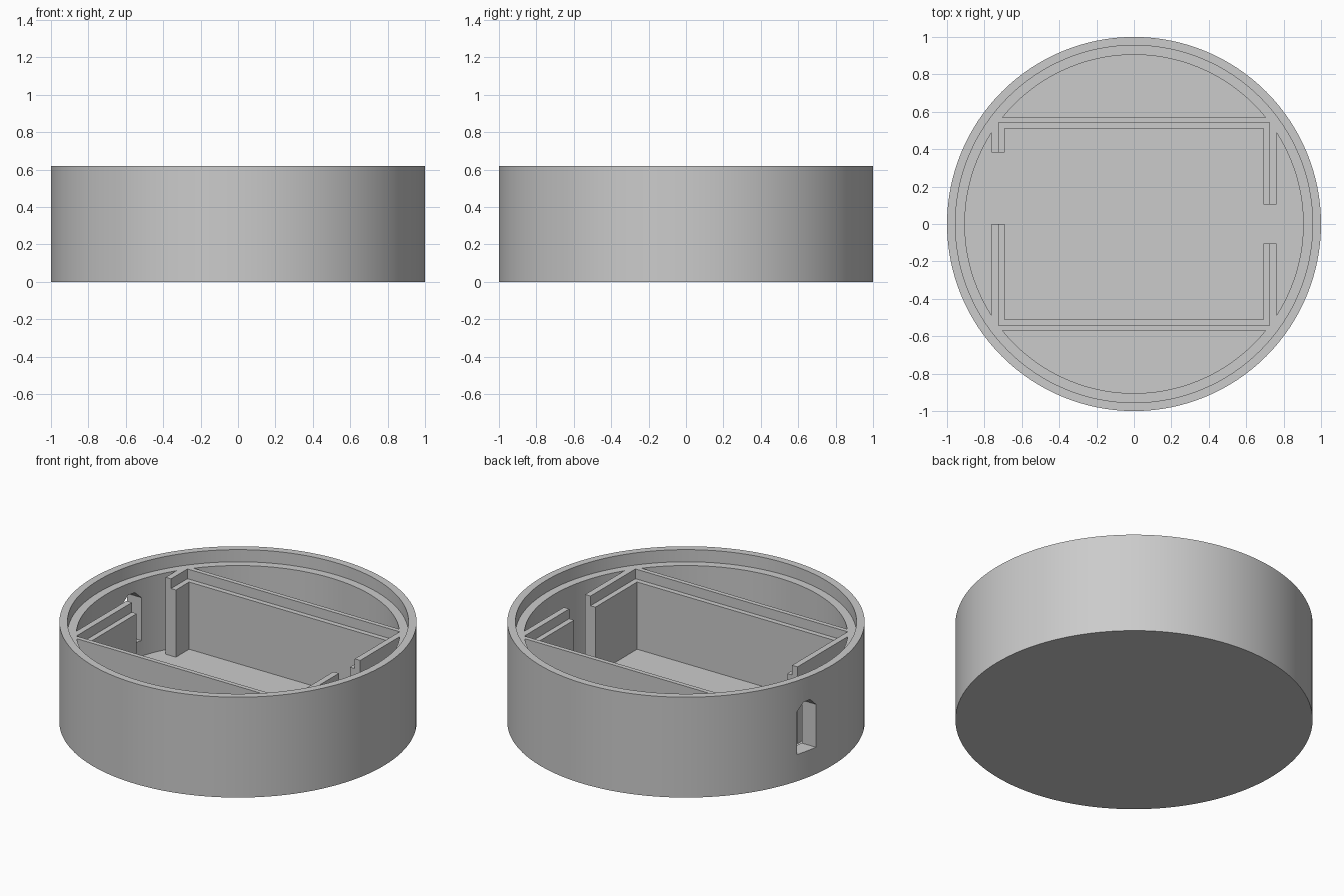
import bpy
import bmesh
import math

if "Cube" in bpy.data.objects:
    bpy.data.objects.remove(bpy.data.objects["Cube"], do_unlink=True)

HEIGHT, LEDGE, STEP, FLOOR = 0.62, 0.545, 0.485, 0.07
ABOVE = 0.8  # cutters rise past the rim

grey = bpy.data.materials.new("plain_grey")
grey.use_nodes = True
grey.diffuse_color = (0.6, 0.6, 0.6, 1)
grey.node_tree.nodes["Principled BSDF"].inputs["Base Color"].default_value = grey.diffuse_color


def prism(name, base, direction):
    """Extrude a flat outline into a closed solid."""
    bm = bmesh.new()
    face = bm.faces.new([bm.verts.new(p) for p in base])
    new = bmesh.ops.extrude_face_region(bm, geom=[face])["geom"]
    bmesh.ops.translate(bm, vec=direction,
                        verts=[v for v in new if isinstance(v, bmesh.types.BMVert)])
    bmesh.ops.recalc_face_normals(bm, faces=bm.faces)
    mesh = bpy.data.meshes.new(name)
    bm.to_mesh(mesh)
    bm.free()
    mesh.materials.append(grey)
    obj = bpy.data.objects.new(name, mesh)
    bpy.context.collection.objects.link(obj)
    return obj


def disc(name, radius, z0, z1, sides=128):
    turn = 2 * math.pi / sides
    ring = [(radius * math.cos(i * turn), radius * math.sin(i * turn), z0) for i in range(sides)]
    return prism(name, ring, (0, 0, z1 - z0))


def block(name, x0, x1, y0, y1, z0, z1):
    base = [(x0, y0, z0), (x1, y0, z0), (x1, y1, z0), (x0, y1, z0)]
    return prism(name, base, (0, 0, z1 - z0))


def cut(target, cutter):
    """Subtract the cutter from the target and discard the cutter."""
    cutter.hide_render = True
    mod = target.modifiers.new("cut", "BOOLEAN")
    mod.operation, mod.solver, mod.object = "DIFFERENCE", "EXACT", cutter
    bpy.context.view_layer.objects.active = target
    bpy.ops.object.modifier_apply(modifier=mod.name)
    bpy.data.objects.remove(cutter, do_unlink=True)


# Round body with a recess for a lid
housing = disc("round_housing", 1, 0, HEIGHT)
cut(housing, disc("lid_recess", 0.955, LEDGE, ABOVE))

# Pockets between the round wall and the rectangular frame
pockets = disc("outer_pockets", 0.905, FLOOR, ABOVE)
cut(pockets, block("frame_core", -0.762, 0.762, -0.57, 0.57, 0, 1))
cut(housing, pockets)

# Rectangular bay with a stepped upper edge
cut(housing, block("bay", -0.692, 0.692, -0.511, 0.511, FLOOR, ABOVE))
cut(housing, block("bay_step", -0.725, 0.725, -0.542, 0.542, STEP, ABOVE))

# Openings in the two short frame walls
cut(housing, block("right_gap", -0.78, -0.67, 0, 0.382, FLOOR, ABOVE))
cut(housing, block("left_gap", 0.67, 0.78, -0.104, 0.104, FLOOR, ABOVE))

# Side port with a chamfered top
y0, y1, low, top, bevel = 0.145, 0.285, 0.165, 0.475, 0.045
outline = [(y0, low), (y1, low), (y1, top - bevel), (y1 - bevel, top),
           (y0 + bevel, top), (y0, top - bevel)]
cut(housing, prism("port", [(-1.1, y, z) for y, z in outline], (0.3, 0, 0)))

# Smooth round walls, crisp edges
bpy.ops.object.select_all(action="DESELECT")
housing.select_set(True)
bpy.context.view_layer.objects.active = housing
bpy.ops.object.shade_smooth_by_angle(angle=math.radians(30))
